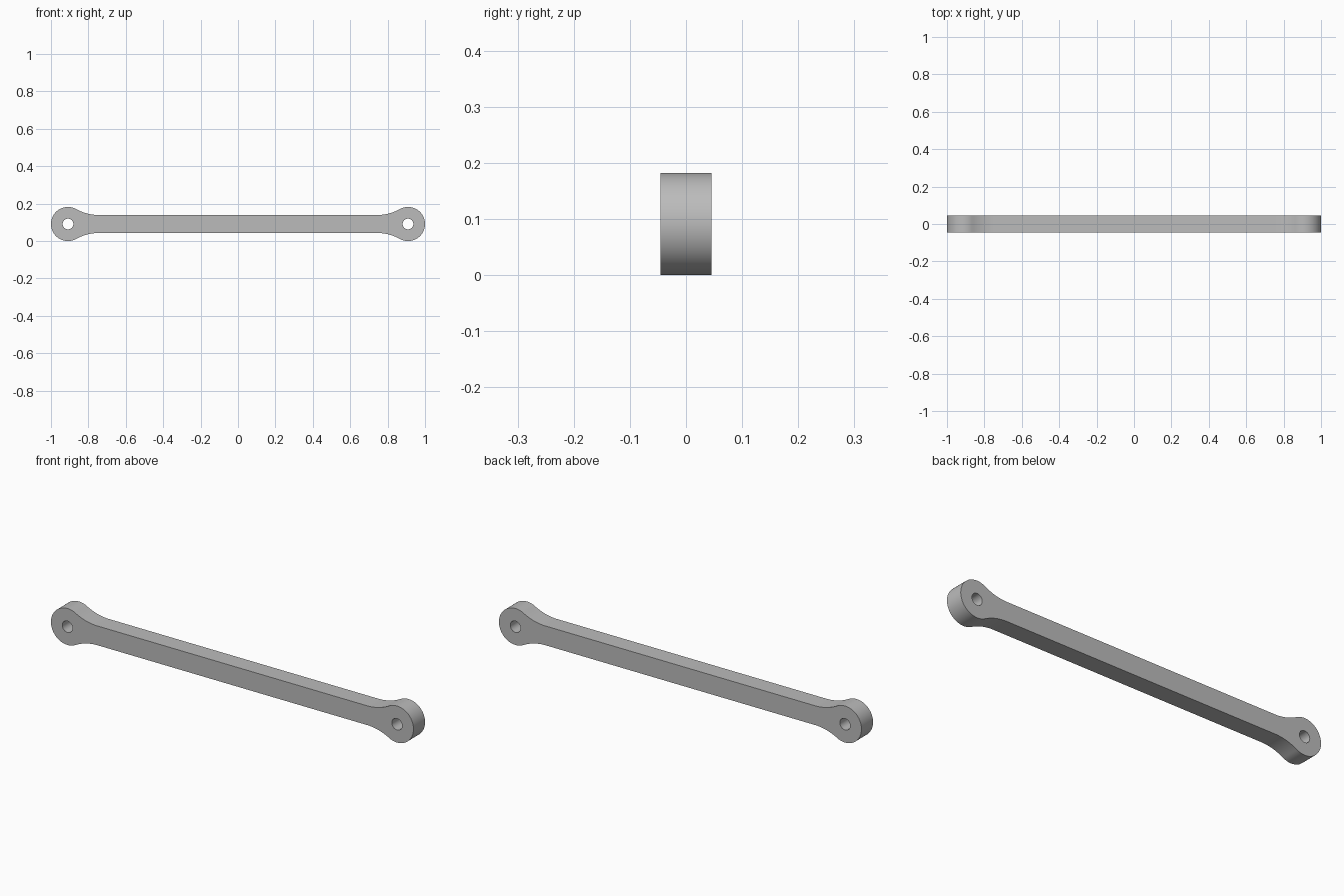
import bpy, bmesh
from math import sin, cos, pi, sqrt, atan2
from mathutils import Vector

cube = bpy.data.objects.get("Cube")
if cube:
    bpy.data.objects.remove(cube, do_unlink=True)

EYE_R = 0.091          # rounded end radius
EYE_X = 1 - EYE_R      # pin hole centre
HOLE_R = 0.0285
BAR_H = 0.048          # half height of the bar
FILLET = 0.25          # concave blend radius
DEPTH = 0.091

grey = bpy.data.materials.new("grey metal")
grey.use_nodes = True
grey.diffuse_color = (0.5, 0.5, 0.5, 1)
grey.node_tree.nodes["Principled BSDF"].inputs["Base Color"].default_value = (0.5, 0.5, 0.5, 1)


def arc(cx, cz, r, start, end, steps):
    return [(cx + r * cos(start + (end - start) * i / steps),
             cz + r * sin(start + (end - start) * i / steps)) for i in range(steps + 1)]


# Upper right quarter of the outline: blend from the bar, then the round end
reach = sqrt((EYE_R + FILLET) ** 2 - (BAR_H + FILLET) ** 2)
tangent = atan2(BAR_H + FILLET, -reach)
quarter = arc(EYE_X - reach, BAR_H + FILLET, FILLET, -pi / 2, tangent - pi, 12)
quarter += arc(EYE_X, 0, EYE_R, tangent, 0, 32)[1:]

# Mirror into the full outline
half = quarter + [(x, -z) for x, z in reversed(quarter[:-1])]
outline = half + [(-x, -z) for x, z in half]
holes = [arc(s * EYE_X, 0, HOLE_R, 0, 2 * pi, 40)[:-1] for s in (-1, 1)]

# Fill the outline around the holes and extrude it through the depth
bm = bmesh.new()
edges = []
for loop in [outline] + holes:
    verts = [bm.verts.new((x, -DEPTH / 2, z + EYE_R)) for x, z in loop]
    edges += [bm.edges.new((a, b)) for a, b in zip(verts, verts[1:] + verts[:1])]
bmesh.ops.triangle_fill(bm, edges=edges, use_beauty=True, normal=Vector((0, -1, 0)))
out = bmesh.ops.extrude_face_region(bm, geom=bm.faces[:], use_keep_orig=True)
moved = [g for g in out["geom"] if isinstance(g, bmesh.types.BMVert)]
bmesh.ops.translate(bm, verts=moved, vec=(0, DEPTH, 0))
bmesh.ops.recalc_face_normals(bm, faces=bm.faces[:])

mesh = bpy.data.meshes.new("link_arm")
bm.to_mesh(mesh)
bm.free()
mesh.materials.append(grey)
link = bpy.data.objects.new("link_arm", mesh)
bpy.context.collection.objects.link(link)

# Smooth round sides, crisp front and back edges
bpy.ops.object.select_all(action="DESELECT")
link.select_set(True)
bpy.context.view_layer.objects.active = link
bpy.ops.object.shade_smooth_by_angle(angle=pi / 6)
